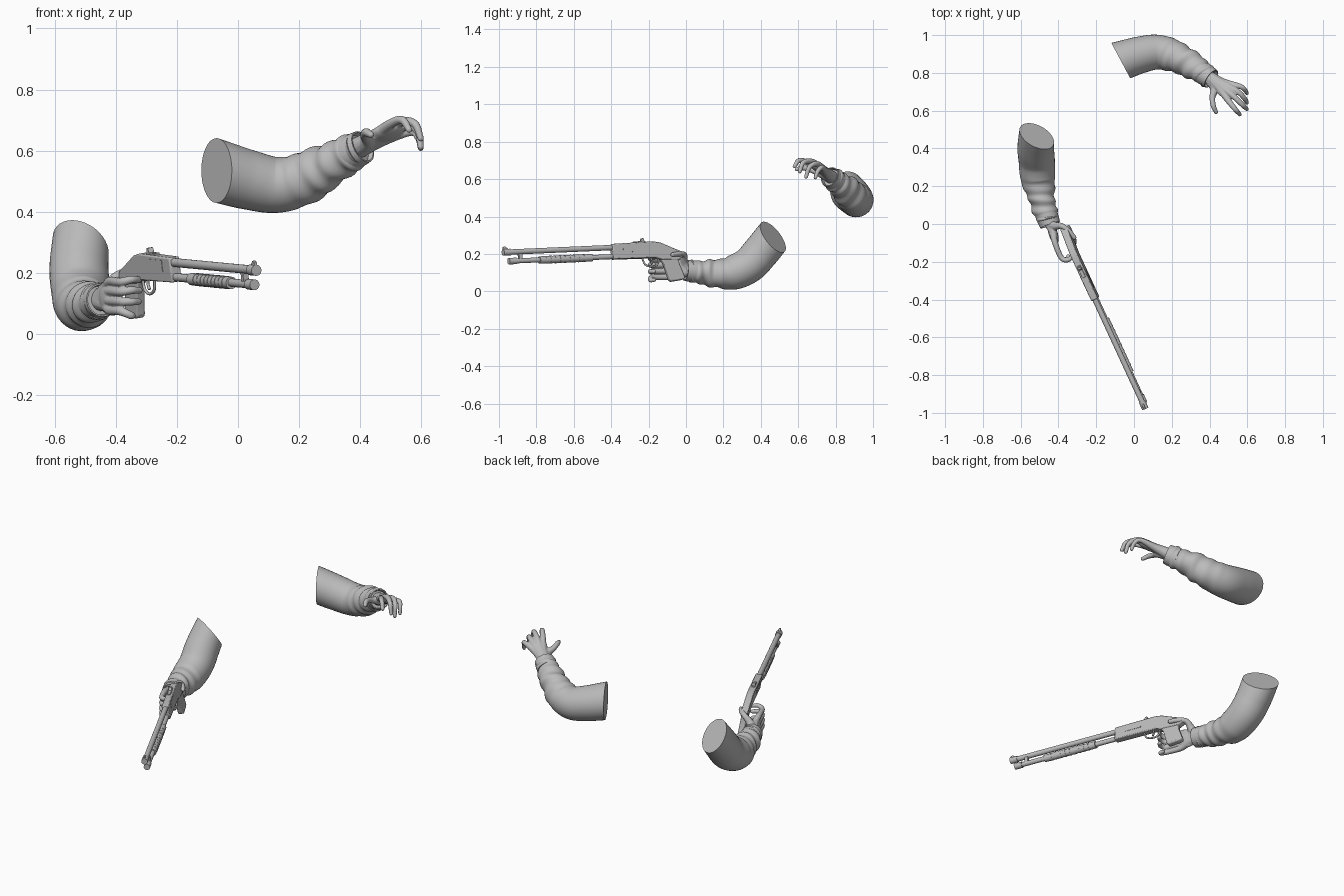
import bpy, bmesh, math
from mathutils import Vector, Matrix

if "Cube" in bpy.data.objects:
    bpy.data.objects.remove(bpy.data.objects["Cube"])

grey = bpy.data.materials.new("plain_grey")
grey.diffuse_color = (0.5, 0.5, 0.5, 1)
grey.use_nodes = True
grey.node_tree.nodes["Principled BSDF"].inputs["Base Color"].default_value = grey.diffuse_color


def finish(name, bm, angle=40):
    bmesh.ops.recalc_face_normals(bm, faces=bm.faces[:])
    me = bpy.data.meshes.new(name)
    bm.to_mesh(me)
    bm.free()
    ob = bpy.data.objects.new(name, me)
    bpy.context.collection.objects.link(ob)
    me.materials.append(grey)
    bpy.ops.object.select_all(action='DESELECT')
    bpy.context.view_layer.objects.active = ob
    ob.select_set(True)
    bpy.ops.object.shade_smooth_by_angle(angle=math.radians(angle))
    return ob


def spline(pts, n):
    """Smooth curve through points whose last value is a radius."""
    p = [Vector(q) for q in pts]
    p = [2 * p[0] - p[1]] + p + [2 * p[-1] - p[-2]]
    out = []
    for i in range(1, len(p) - 2):
        a, b, c, d = p[i - 1:i + 3]
        for k in range(n):
            t = k / n
            out.append(0.5 * (2 * b + (c - a) * t + (2 * a - 5 * b + 4 * c - d) * t * t
                              + (3 * b - a - 3 * c + d) * t ** 3))
    return out + [p[-2]]


def tube(bm, pts, n=5, sides=14, start=None, fold=None):
    """Sweep a round section along the points, with optional cut direction and folds."""
    sp = spline(pts, n)
    rings, ref = [], Vector((0.1, 0.2, 1))
    for i, q in enumerate(sp):
        t = (sp[min(i + 1, len(sp) - 1)].xyz - sp[max(i - 1, 0)].xyz).normalized()
        if start:
            w = max(0, 1 - i / (1.6 * n))
            t = t.lerp(Vector(start).normalized(), w).normalized()
        u = (ref - t * ref.dot(t)).normalized()
        v = t.cross(u)
        ref = u
        ring = []
        for k in range(sides):
            a = math.tau * k / sides
            r = q.w + (fold(i / (len(sp) - 1), a) if fold else 0)
            ring.append(bm.verts.new(q.xyz + (u * math.cos(a) + v * math.sin(a)) * r))
        rings.append(ring)
    for a, b in zip(rings, rings[1:]):
        for k in range(sides):
            bm.faces.new((a[k], a[k - 1], b[k - 1], b[k]))
    bm.faces.new(rings[0])
    bm.faces.new(rings[-1][::-1])


def folds(t, a):
    """Cloth creases that grow towards the wrist."""
    w = max(0, min(1, (t - 0.4) / 0.2))
    return w * (0.004 * math.sin(t * 50 + 2 * math.sin(a)) + 0.003 * math.sin(2 * a + t * 23))


def sleeve(name, pts, cut):
    bm = bmesh.new()
    tube(bm, pts, 9, 36, cut, folds)
    finish(name + "_sleeve", bm)
    # Cuff: a short open band with an inner lip
    a, b = Vector(pts[-2]), Vector(pts[-1])
    t = (b - a).xyz.normalized()
    rot = t.to_track_quat('Z', 'Y').to_matrix()
    bm = bmesh.new()
    rings = []
    for d, r in ((-0.045, 0.045), (-0.045, 0.06), (0.0, 0.057), (0.018, 0.055), (0.018, 0.05), (-0.02, 0.044)):
        rings.append([bm.verts.new(b.xyz + rot @ Vector((r * math.cos(k * math.tau / 32),
                      r * math.sin(k * math.tau / 32), d))) for k in range(32)])
    for p, q in zip(rings, rings[1:]):
        for k in range(32):
            bm.faces.new((p[k], p[k - 1], q[k - 1], q[k]))
    finish(name + "_cuff", bm)


def hand(name, wrist, fingers, palm):
    bm = bmesh.new()
    for f in fingers:
        tube(bm, [wrist] + f, 5, 12)
        tip = Vector(f[-1])
        bmesh.ops.create_icosphere(bm, subdivisions=2, radius=tip.w, matrix=Matrix.Translation(tip.xyz))
    # Palm pad stretched between wrist and knuckles
    centre, along, across, size = (Vector(p) for p in palm)
    x = along.normalized()
    z = x.cross(across).normalized()
    m = Matrix((x, z.cross(x), z)).transposed().to_4x4()
    bmesh.ops.create_uvsphere(bm, u_segments=20, v_segments=12, radius=1,
                              matrix=Matrix.Translation(centre) @ m @ Matrix.Diagonal((*size, 1)))
    ob = finish(name, bm, 180)
    rm = ob.modifiers.new("blend", 'REMESH')
    rm.mode, rm.voxel_size, rm.use_smooth_shade = 'VOXEL', 0.0035, True
    sm = ob.modifiers.new("soften", 'SMOOTH')
    sm.factor, sm.iterations = 0.5, 3


# Right arm, holding the gun
sleeve("right", [(-.515, .465, .29, .1), (-.52, .40, .21, .098), (-.515, .335, .14, .096),
                 (-.51, .25, .1, .092), (-.495, .17, .095, .076), (-.48, .1, .1, .066),
                 (-.46, .04, .107, .058), (-.45, .012, .11, .052)], (-.4, -.72, -.56))
wrist = (-.45, .02, .11, .036)
grip = [[(-.43, -.04, z * .6 + .048, .022), (-.418, -.1, z, .016), (-.385, -.178, z - .002, .0145),
         (-.35, -.19, z + d, .013), (x, -.17, z + d, .011)]
        for z, d, x in ((.172, .006, -.325), (.14, .003, -.322), (.108, -.002, -.325), (.077, -.016, -.348))]
thumb = [(-.425, -.01, .155, .024), (-.385, -.01, .195, .016), (-.345, -.038, .2, .0145), (-.316, -.072, .196, .012)]
hand("right_hand", wrist, grip + [thumb],
     ((-.428, -.05, .122), (.03, -.1, .01), (0, 0, 1), (.062, .055, .024)))

# Left arm, reaching forward
sleeve("left", [(-.07, .865, .535, .106), (.03, .895, .506, .098), (.12, .91, .488, .092),
                (.2, .893, .503, .086), (.28, .855, .543, .075), (.35, .81, .582, .062),
                (.395, .778, .606, .055)], (.88, .47, 0))
wrist = (.395, .778, .61, .036)
reach = [[(.45, .72, .65, .022), (.5, .652, .688, .016), (.538, .605, .7, .0135), (.56, .58, .668, .0105)],
         [(.46, .73, .65, .024), (.528, .675, .693, .016), (.578, .627, .688, .0135), (.598, .608, .64, .0105)],
         [(.47, .74, .645, .024), (.55, .7, .682, .015), (.588, .66, .664, .013), (.598, .642, .612, .0105)],
         [(.47, .75, .635, .022), (.564, .728, .662, .014), (.59, .705, .643, .012), (.598, .692, .608, .01)],
         [(.425, .72, .632, .024), (.415, .67, .65, .016), (.42, .625, .66, .014), (.435, .592, .652, .011)]]
hand("left_hand", wrist, reach, ((.485, .715, .658), (.1, -.08, .05), (.6, .7, -.2), (.065, .048, .024)))

# Gun frame: local x runs forward, y sideways, z up
fwd = Vector((.419, -.908, -.04)).normalized()
side = Vector((.908, .419, .15))
side = (side - fwd * side.dot(fwd)).normalized()
gun = Matrix((fwd, side, fwd.cross(side))).transposed().to_4x4()
gun.translation = (-.345, -.1, .247)


def plate(name, outline, half, bevel=.005):
    bm = bmesh.new()
    f = bm.faces.new([bm.verts.new((s, -half, v)) for s, v in outline])
    ext = bmesh.ops.extrude_face_region(bm, geom=[f])
    bmesh.ops.translate(bm, vec=(0, 2 * half, 0), verts=[e for e in ext['geom'] if isinstance(e, bmesh.types.BMVert)])
    ob = finish(name, bm)
    ob.matrix_world = gun
    if bevel:
        mod = ob.modifiers.new("edges", 'BEVEL')
        mod.width, mod.segments = bevel, 2


def rod(name, s0, s1, r, v, sides=24):
    bm = bmesh.new()
    m = Matrix.Translation(((s0 + s1) / 2, 0, v)) @ Matrix.Rotation(math.pi / 2, 4, 'Y')
    bmesh.ops.create_cone(bm, cap_ends=True, segments=sides, radius1=r, radius2=r, depth=s1 - s0, matrix=m)
    finish(name, bm).matrix_world = gun


def box(s0, s1, v0, v1):
    return [(s0, v0), (s1, v0), (s1, v1), (s0, v1)]


plate("receiver", [(.33, .018), (.09, .022), (.045, .014), (-.03, -.02), (-.08, -.042), (-.088, -.062),
                   (-.05, -.085), (.04, -.08), (.08, -.066), (.33, -.064)], .019)
plate("pistol_grip", [(-.055, -.06), (-.055, -.1), (-.082, -.18), (-.07, -.19), (.0, -.198), (.012, -.19),
                      (.035, -.1), (.06, -.06)], .017, .007)
plate("ejection_port", box(.17, .27, -.03, .008), .0205, 0)
rod("barrel", .32, .965, .0145, 0)
rod("muzzle_collar", .925, .968, .018, 0)
plate("front_sight", [(.93, .01), (.968, .01), (.968, .028), (.955, .032)], .005, .001)
plate("rear_sight_base", box(.13, .2, .018, .027), .009, .002)
plate("rear_sight_notch", [(.135, .02), (.16, .02), (.15, .042), (.14, .042)], .01, .001)
rod("magazine_tube", .32, .93, .0135, -.049)
rod("magazine_cap", .895, .94, .0175, -.049)
rod("pump", .45, .76, .02, -.05)
for i in range(9):
    rod("pump_rib", .49 + i * .028, .502 + i * .028, .0213, -.05)
plate("barrel_clamp", box(.86, .88, -.05, 0), .01, .002)

# Trigger and its guard
for name, path in (("trigger_guard", [(.06, -.065), (.068, -.1), (.1, -.113), (.14, -.1), (.155, -.065)]),
                   ("trigger", [(.105, -.06), (.098, -.08), (.105, -.098)])):
    bm = bmesh.new()
    tube(bm, [(s, 0, v, .005) for s, v in path], 6, 10)
    finish(name, bm).matrix_world = gun
